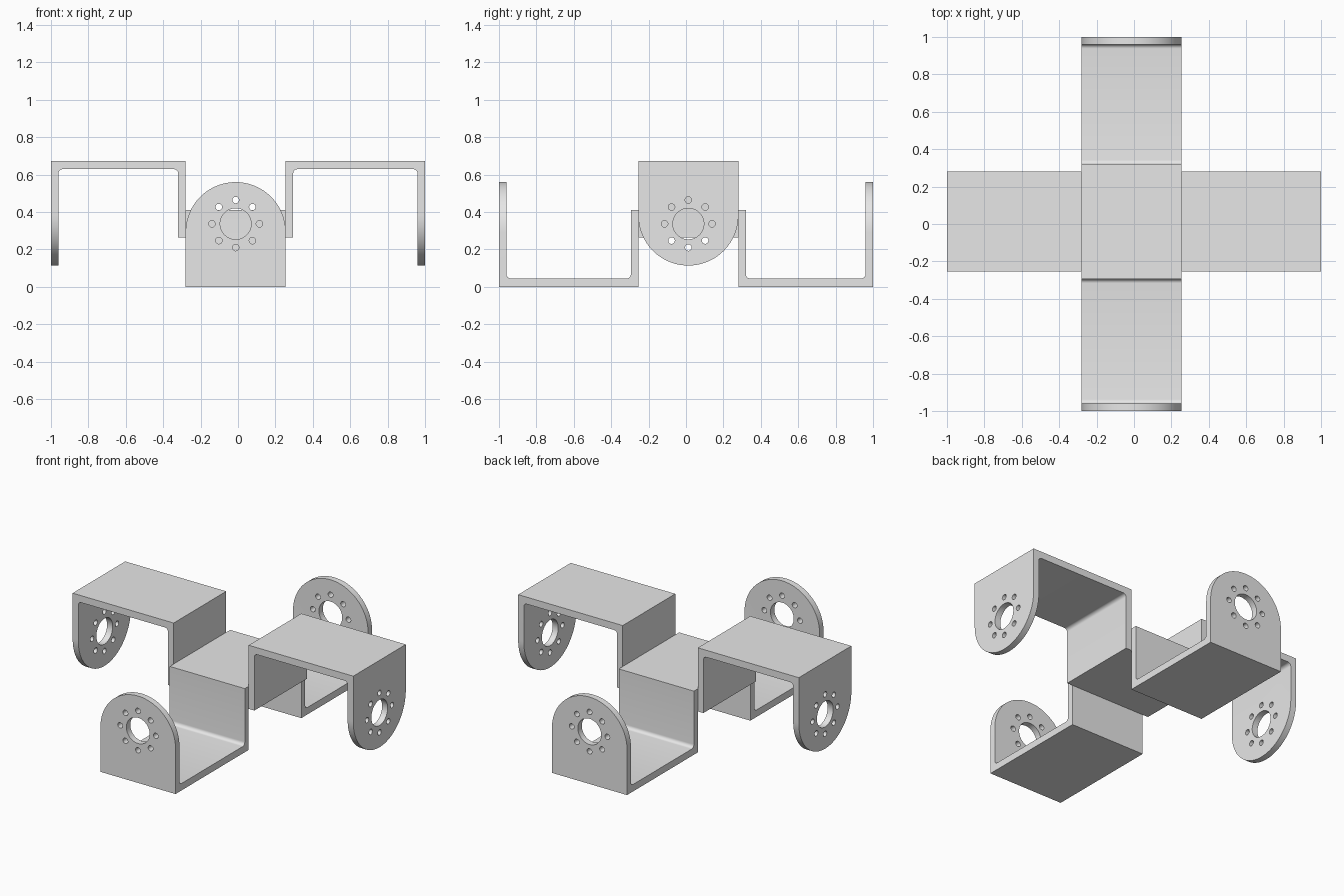
import bpy, bmesh, math
from mathutils import Matrix, Vector

cube = bpy.data.objects.get("Cube")
if cube:
    bpy.data.objects.remove(cube, do_unlink=True)

HALF = 0.2675      # half width of every bracket
WALL = 0.04        # upright thickness
PLATE = 0.045      # plate thickness
HEIGHT = 0.674     # overall height
INNER = 0.41       # inner wall height
EAR = 0.56         # rounded ear height
AXIS = 0.337       # hole axis height
FILLET = 0.022
CX, CY = -0.0125, 0.0125   # middle of the central block

grey = bpy.data.materials.new("plain grey")
grey.use_nodes = True
grey.diffuse_color = (0.8, 0.8, 0.8, 1)
grey.node_tree.nodes["Principled BSDF"].inputs["Base Color"].default_value = (0.8, 0.8, 0.8, 1)


def prism(bm, points, offset):
    """Extrude a closed outline of 3D points along offset."""
    face = bm.faces.new([bm.verts.new(p) for p in points])
    top = bmesh.ops.extrude_face_region(bm, geom=[face])["geom"]
    verts = [v for v in top if isinstance(v, bmesh.types.BMVert)]
    bmesh.ops.translate(bm, verts=verts, vec=Vector(offset))


def arc(cx, cy, r, start, end, steps):
    return [(cx + r * math.cos(math.radians(start + (end - start) * i / steps)),
             cy + r * math.sin(math.radians(start + (end - start) * i / steps)))
            for i in range(steps + 1)]


def to_object(bm, name):
    bmesh.ops.recalc_face_normals(bm, faces=bm.faces[:])
    mesh = bpy.data.meshes.new(name)
    bm.to_mesh(mesh)
    bm.free()
    mesh.materials.append(grey)
    obj = bpy.data.objects.new(name, mesh)
    bpy.context.collection.objects.link(obj)
    return obj


def make_ear_cutter():
    """Everything removed from an ear: rounded top, bore and bolt ring."""
    bm = bmesh.new()
    through = (0.2, 0, 0)
    arch = arc(0, EAR - HALF, HALF, 180, 0, 48)
    side, base = HALF + 0.1, EAR - HALF
    outline = arch + [(side, base), (side, 0.8), (-side, 0.8), (-side, base)]
    prism(bm, [(0.9, v, w) for v, w in outline], through)
    holes = [(0, AXIS, 0.083, 48)]
    for i in range(8):
        a = math.radians(45 * i)
        holes.append((0.127 * math.cos(a), AXIS + 0.127 * math.sin(a), 0.0175, 20))
    for v, w, r, n in holes:
        prism(bm, [(0.9, p, q) for p, q in arc(v, w, r, 0, 360, n)[:-1]], through)
    cutter = to_object(bm, "ear_cutter")
    cutter.hide_render = True
    return cutter


def make_bracket(name, start, turn, centre, upper, cutter):
    """U-shaped bracket running outward from the central block."""
    bm = bmesh.new()
    a, b = start + WALL, 1 - WALL
    profile = [(start, 0), (1, 0), (1, EAR + 0.04), (b, EAR + 0.04)]
    profile += arc(b - FILLET, PLATE + FILLET, FILLET, 0, -90, 6)
    profile += arc(a + FILLET, PLATE + FILLET, FILLET, -90, -180, 6)
    profile += [(a, INNER), (start, INNER)]
    prism(bm, [(u, -HALF, w) for u, w in profile], (0, 2 * HALF, 0))
    obj = to_object(bm, name)

    # Shape the ear
    mod = obj.modifiers.new("ear", 'BOOLEAN')
    mod.operation = 'DIFFERENCE'
    mod.solver = 'EXACT'
    mod.object = cutter
    activate(obj)
    bpy.ops.object.modifier_apply(modifier=mod.name)

    # Place it, turning the upper pair upside down
    place = Matrix.Translation((*centre, HEIGHT if upper else 0))
    place = place @ Matrix.Rotation(math.radians(turn), 4, 'Z')
    if upper:
        place = place @ Matrix.Rotation(math.pi, 4, 'X')
    obj.data.transform(place)
    bpy.ops.object.shade_smooth_by_angle(angle=math.radians(30))


def activate(obj):
    bpy.ops.object.select_all(action='DESELECT')
    obj.select_set(True)
    bpy.context.view_layer.objects.active = obj


# Four brackets: the lower pair opens upward, the upper pair downward
ear_cutter = make_ear_cutter()
make_bracket("front_bracket", HALF - CY, -90, (CX, 0), False, ear_cutter)
make_bracket("back_bracket", HALF + CY, 90, (CX, 0), False, ear_cutter)
make_bracket("left_bracket", HALF + CX, 0, (0, CY), True, ear_cutter)
make_bracket("right_bracket", HALF - CX, 180, (0, CY), True, ear_cutter)
bpy.data.objects.remove(ear_cutter, do_unlink=True)

# Solid block joining the four inner walls
bm = bmesh.new()
corners = [(CX + sx * HALF, CY + sy * HALF, HEIGHT - INNER)
           for sx, sy in ((-1, -1), (1, -1), (1, 1), (-1, 1))]
prism(bm, corners, (0, 0, 2 * INNER - HEIGHT))
to_object(bm, "central_block")
